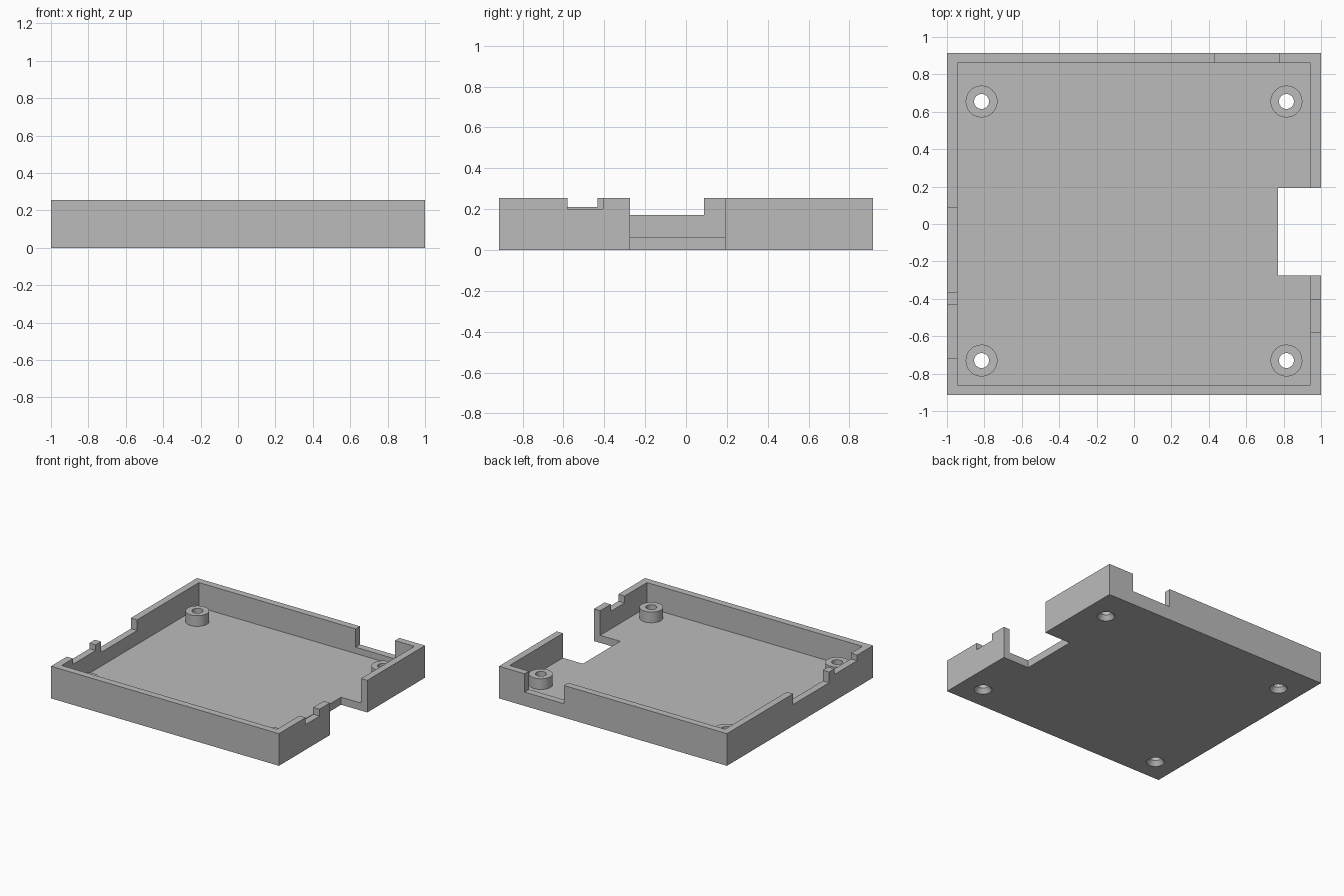
import bpy
import bmesh
from mathutils import Matrix

cube = bpy.data.objects.get("Cube")
if cube:
    bpy.data.objects.remove(cube, do_unlink=True)

# Overall sizes
HX, HY, TOP = 1.0, 0.915, 0.255
WALL, FLOOR, POST_TOP = 0.055, 0.06, 0.145
POSTS = [(x, y) for x in (-0.815, 0.815) for y in (-0.73, 0.655)]

grey = bpy.data.materials.new("grey plastic")
grey.use_nodes = True
COLOUR = (0.5, 0.5, 0.5, 1)
grey.diffuse_color = COLOUR
grey.node_tree.nodes["Principled BSDF"].inputs["Base Color"].default_value = COLOUR


def finish(name, bm):
    mesh = bpy.data.meshes.new(name)
    bm.to_mesh(mesh)
    bm.free()
    mesh.materials.append(grey)
    obj = bpy.data.objects.new(name, mesh)
    bpy.context.collection.objects.link(obj)
    return obj


def box(name, x0, x1, y0, y1, z0, z1):
    bm = bmesh.new()
    place = Matrix.Translation(((x0 + x1) / 2, (y0 + y1) / 2, (z0 + z1) / 2))
    size = Matrix.Diagonal((x1 - x0, y1 - y0, z1 - z0, 1))
    bmesh.ops.create_cube(bm, size=1, matrix=place @ size)
    return finish(name, bm)


def cone(name, x, y, z0, z1, r0, r1):
    bm = bmesh.new()
    bmesh.ops.create_cone(bm, cap_ends=True, segments=48, radius1=r0, radius2=r1,
                          depth=z1 - z0, matrix=Matrix.Translation((x, y, (z0 + z1) / 2)))
    return finish(name, bm)


def combine(target, tool, operation):
    mod = target.modifiers.new(operation, "BOOLEAN")
    mod.operation, mod.object, mod.solver = operation, tool, "EXACT"
    bpy.context.view_layer.objects.active = target
    bpy.ops.object.modifier_apply(modifier=mod.name)
    bpy.data.objects.remove(tool, do_unlink=True)


# Open tray: solid block with the inside hollowed out
tray = box("case_tray", -HX, HX, -HY, HY, 0, TOP)
combine(tray, box("cavity", -HX + WALL, HX - WALL, -HY + WALL, HY - WALL, FLOOR, 1), "DIFFERENCE")

# Openings in the side walls and the bay through the floor
openings = {
    "connector_bay": (0.77, 1.1, -0.275, 0.192, -0.1, 1),
    "right_slot": (0.92, 1.1, -0.58, -0.407, 0.2, 1),
    "left_long_slot": (-1.1, -0.92, -0.365, 0.087, 0.17, 1),
    "left_short_slot": (-1.1, -0.92, -0.717, -0.433, 0.21, 1),
    "back_slot": (0.43, 0.775, 0.84, 1.1, 0.11, 1),
}
for name, bounds in openings.items():
    combine(tray, box(name, *bounds), "DIFFERENCE")

# Screw posts, with a through hole and a countersink underneath
for x, y in POSTS:
    combine(tray, cone("screw_post", x, y, 0.03, POST_TOP, 0.085, 0.085), "UNION")
    combine(tray, cone("screw_hole", x, y, -0.1, 0.3, 0.04, 0.04), "DIFFERENCE")
    combine(tray, cone("countersink", x, y, -0.01, 0.035, 0.072, 0.04), "DIFFERENCE")

# Smooth the round posts and keep the box edges sharp
bpy.ops.object.select_all(action="DESELECT")
tray.select_set(True)
bpy.context.view_layer.objects.active = tray
bpy.ops.object.shade_smooth_by_angle()
